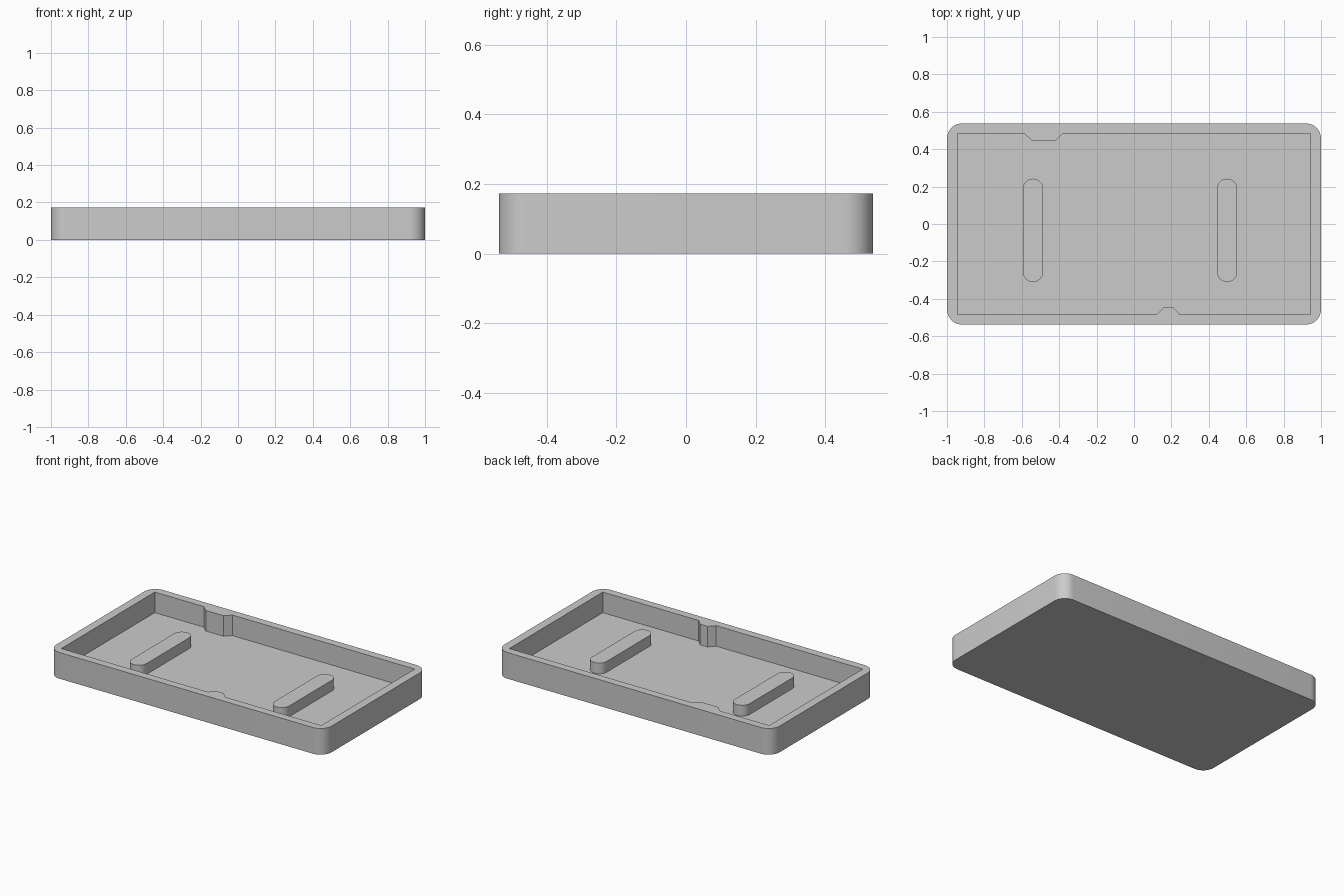
import bpy
import bmesh
from math import cos, sin, pi, radians

if "Cube" in bpy.data.objects:
    bpy.data.objects.remove(bpy.data.objects["Cube"], do_unlink=True)

HEIGHT = 0.172
FLOOR = 0.037
PAD_TOP = 0.108

grey = bpy.data.materials.new("light grey")
grey.use_nodes = True
colour = (0.6, 0.6, 0.6, 1)
grey.diffuse_color = colour
grey.node_tree.nodes["Principled BSDF"].inputs["Base Color"].default_value = colour


def rounded_rect(cx, cy, hx, hy, r, steps=12):
    """Counter-clockwise outline of a rectangle with rounded corners."""
    points = []
    for i, (sx, sy) in enumerate([(1, 1), (-1, 1), (-1, -1), (1, -1)]):
        for k in range(steps + 1):
            a = (i + k / steps) * pi / 2
            points.append((cx + sx * (hx - r) + r * cos(a),
                           cy + sy * (hy - r) + r * sin(a)))
    return points


def prism(name, outline, z0, z1):
    """Extrude a flat outline between two heights."""
    bm = bmesh.new()
    face = bm.faces.new([bm.verts.new((x, y, z0)) for x, y in outline])
    top = bmesh.ops.extrude_face_region(bm, geom=[face], use_keep_orig=True)
    verts = [v for v in top["geom"] if isinstance(v, bmesh.types.BMVert)]
    bmesh.ops.translate(bm, verts=verts, vec=(0, 0, z1 - z0))
    bmesh.ops.remove_doubles(bm, verts=bm.verts, dist=1e-5)
    bmesh.ops.recalc_face_normals(bm, faces=bm.faces)
    mesh = bpy.data.meshes.new(name)
    bm.to_mesh(mesh)
    bm.free()
    mesh.materials.append(grey)
    obj = bpy.data.objects.new(name, mesh)
    bpy.context.collection.objects.link(obj)
    return obj


def select_only(obj):
    bpy.ops.object.select_all(action='DESELECT')
    obj.select_set(True)
    bpy.context.view_layer.objects.active = obj


# Tray body with rounded vertical corners
tray = prism("tray", rounded_rect(0, 0, 1, 0.537, 0.08), 0, HEIGHT)

# Cavity outline, with a chamfered wall rib at the front and at the back
X, Y, RIB = 0.944, 0.485, 0.447
cavity_outline = [
    (-X, -Y), (0.12, -Y), (0.157, -RIB), (0.21, -RIB), (0.247, -Y), (X, -Y),
    (X, Y), (-0.38, Y), (-0.418, RIB), (-0.547, RIB), (-0.588, Y), (-X, Y),
]
cavity = prism("cavity_cutter", cavity_outline, FLOOR, HEIGHT + 0.1)
cavity.hide_render = True

cut = tray.modifiers.new("hollow", 'BOOLEAN')
cut.operation = 'DIFFERENCE'
cut.solver = 'EXACT'
cut.object = cavity
select_only(tray)
bpy.ops.object.modifier_apply(modifier=cut.name)
bpy.data.objects.remove(cavity, do_unlink=True)

# Two raised pads with round ends
pads = [prism(name, rounded_rect(x, -0.034, 0.054, 0.276, 0.0535), FLOOR - 0.01, PAD_TOP)
        for name, x in (("right_pad", -0.54), ("left_pad", 0.498))]

# Smooth the rounded corners and keep the edges crisp
for obj in [tray] + pads:
    select_only(obj)
    bpy.ops.object.shade_smooth_by_angle(angle=radians(30))
